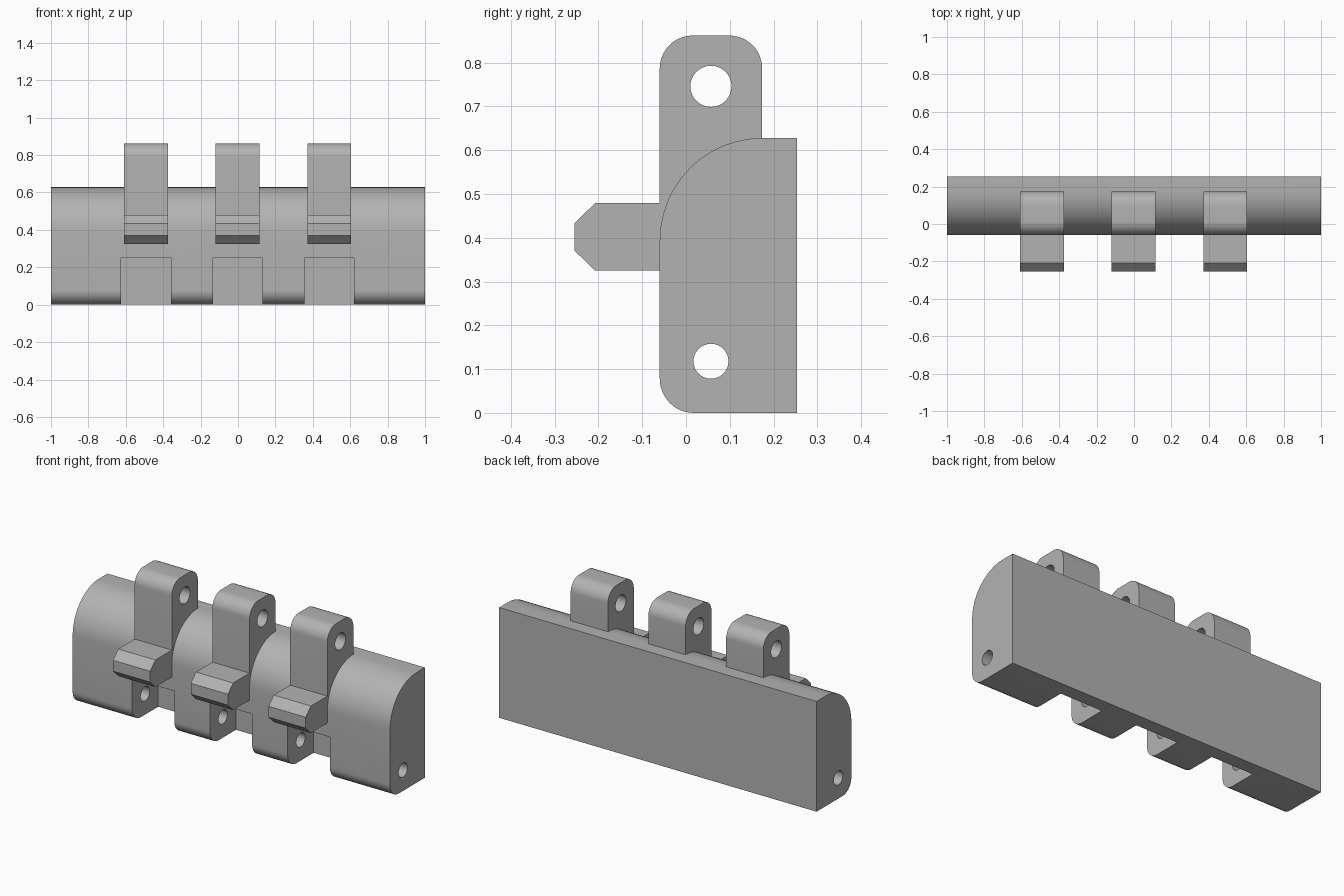
import bpy
import bmesh
from math import cos, sin, radians

if "Cube" in bpy.data.objects:
    bpy.data.objects.remove(bpy.data.objects["Cube"])

# Material
grey = bpy.data.materials.new("plain grey")
grey.use_nodes = True
colour = (0.45, 0.45, 0.45, 1)
grey.diffuse_color = colour
grey.node_tree.nodes["Principled BSDF"].inputs["Base Color"].default_value = colour


def arc(cy, cz, r, start, end, steps=12):
    """Points of an arc in the side plane, angles in degrees."""
    angles = [radians(start + (end - start) * i / steps) for i in range(steps + 1)]
    return [(cy + r * cos(a), cz + r * sin(a)) for a in angles]


def extrude(name, profile, x0, x1):
    """Solid made by sweeping a side profile along x."""
    bm = bmesh.new()
    face = bm.faces.new([bm.verts.new((x0, y, z)) for y, z in profile])
    swept = bmesh.ops.extrude_face_region(bm, geom=[face])["geom"]
    moved = [v for v in swept if isinstance(v, bmesh.types.BMVert)]
    bmesh.ops.translate(bm, verts=moved, vec=(x1 - x0, 0, 0))
    bmesh.ops.recalc_face_normals(bm, faces=bm.faces)
    mesh = bpy.data.meshes.new(name)
    bm.to_mesh(mesh)
    bm.free()
    mesh.materials.append(grey)
    obj = bpy.data.objects.new(name, mesh)
    bpy.context.collection.objects.link(obj)
    return obj


def combine(target, tool, operation):
    """Boolean the tool into the target and remove the tool."""
    tool.hide_render = True
    mod = target.modifiers.new(operation.lower(), "BOOLEAN")
    mod.operation = operation
    mod.solver = "EXACT"
    mod.object = tool
    bpy.context.view_layer.objects.active = target
    bpy.ops.object.modifier_apply(modifier=mod.name)
    bpy.data.objects.remove(tool)


FRONT, BACK, INNER = -0.06, 0.253, 0.174
centres = [-0.492, -0.002, 0.488]

# Housing: flat back, large round front top, small round front bottom
housing_profile = (
    [(BACK, 0), (BACK, 0.628)]
    + arc(INNER, 0.394, INNER - FRONT, 90, 180)
    + arc(FRONT + 0.078, 0.078, 0.078, 180, 270)
)
housing = extrude("hinge_housing", housing_profile, -1, 1)

# Lower pin bore and knuckle notches
bore = arc(0.057, 0.118, 0.04, 0, 360, 32)[:-1]
combine(housing, extrude("pin_bore", bore, -1.1, 1.1), "DIFFERENCE")
notch = [(-0.2, -0.1), (INNER, -0.1), (INNER, 0.25), (-0.2, 0.25)]
for c in centres:
    combine(housing, extrude("notch", notch, c - 0.133, c + 0.133), "DIFFERENCE")

# Upright lugs, each with a chamfered prong at the front and a pin hole
r = 0.075
lug_profile = (
    [(INNER, 0.325)]
    + arc(INNER - r, 0.862 - r, r, 0, 90)
    + arc(FRONT + r, 0.862 - r, r, 90, 180)
    + [(FRONT, 0.479), (-0.208, 0.479), (-0.255, 0.433), (-0.255, 0.371), (-0.208, 0.325)]
)
eye = arc(0.057, 0.746, 0.047, 0, 360, 32)[:-1]
for c in centres:
    lug = extrude("lug", lug_profile, c - 0.117, c + 0.117)
    combine(lug, extrude("lug_eye", eye, c - 0.2, c + 0.2), "DIFFERENCE")
    combine(housing, lug, "UNION")

# Smooth curves, crisp corners
bpy.ops.object.select_all(action="DESELECT")
housing.select_set(True)
bpy.context.view_layer.objects.active = housing
bpy.ops.object.shade_smooth_by_angle(angle=radians(30))
